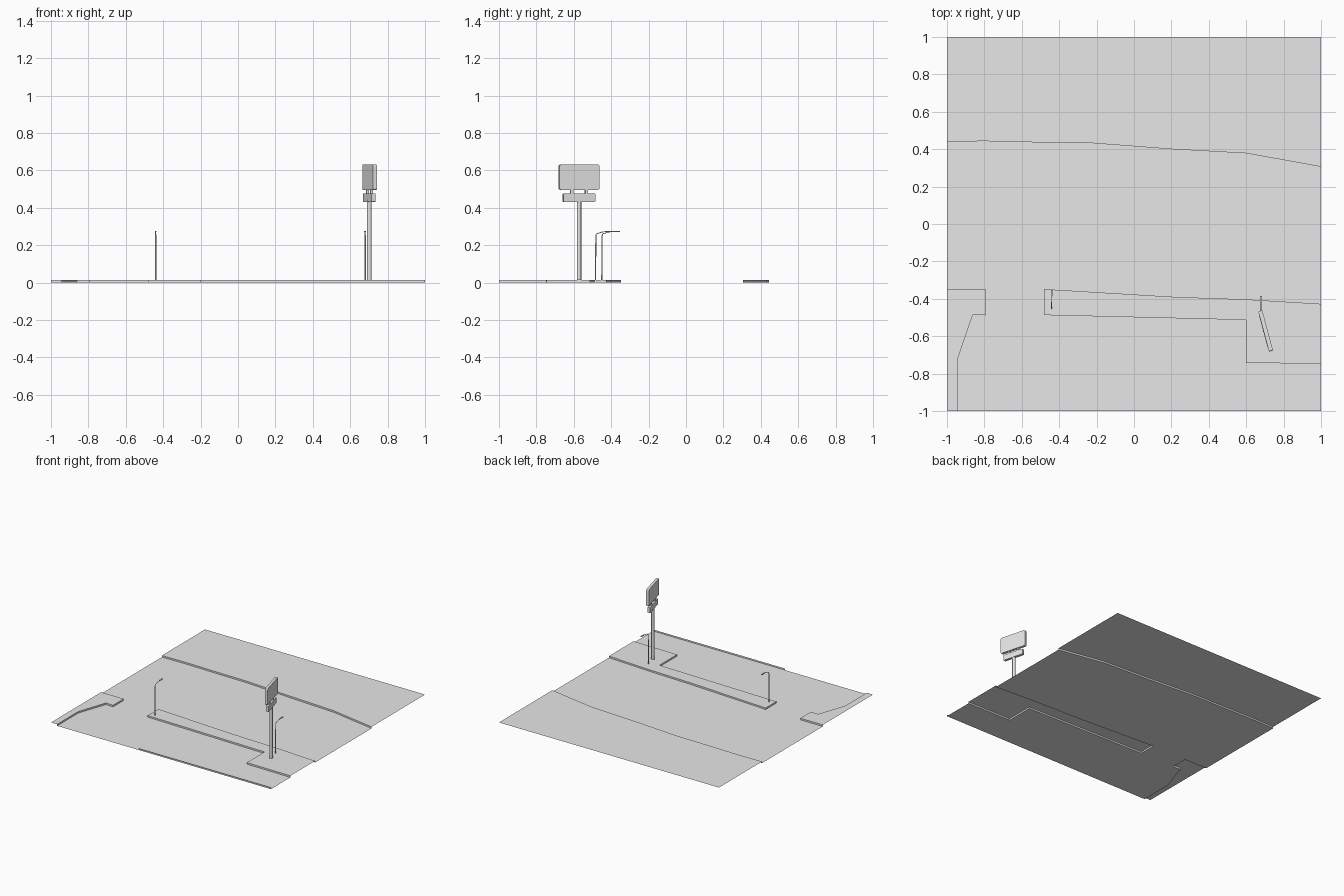
import bpy
import bmesh
import math
from mathutils import Matrix, Vector

cube = bpy.data.objects.get("Cube")
if cube:
    bpy.data.objects.remove(cube, do_unlink=True)

KERB = 0.013  # pavement height above the road

grey = bpy.data.materials.new("plain_grey")
grey.use_nodes = True
colour = (0.8, 0.8, 0.8, 1)
grey.diffuse_color = colour
grey.node_tree.nodes["Principled BSDF"].inputs["Base Color"].default_value = colour


def add_object(name, bm):
    mesh = bpy.data.meshes.new(name)
    bm.to_mesh(mesh)
    bm.free()
    mesh.materials.append(grey)
    obj = bpy.data.objects.new(name, mesh)
    bpy.context.collection.objects.link(obj)
    return obj


def sheet(name, outline, z):
    bm = bmesh.new()
    face = bm.faces.new([bm.verts.new((x, y, z)) for x, y in outline])
    face.normal_update()
    if face.normal.z < 0:
        face.normal_flip()
    bmesh.ops.triangulate(bm, faces=[face])
    return add_object(name, bm)


def kerb_wall(name, path):
    bm = bmesh.new()
    low = [bm.verts.new((x, y, 0)) for x, y in path]
    high = [bm.verts.new((x, y, KERB)) for x, y in path]
    for i in range(len(path) - 1):
        bm.faces.new((low[i], low[i + 1], high[i + 1], high[i]))
    return add_object(name, bm)


def box(name, size, centre, turn=0, corner=0):
    bm = bmesh.new()
    bmesh.ops.create_cube(bm, size=1)
    bmesh.ops.scale(bm, vec=size, verts=bm.verts)
    if corner:
        # Round only the corners of the panel outline
        edges = [e for e in bm.edges
                 if abs(e.verts[0].co.x - e.verts[1].co.x) > size[0] / 2]
        bmesh.ops.bevel(bm, geom=edges, offset=corner, segments=3,
                        profile=0.5, affect='EDGES')
    bm.transform(Matrix.Translation(centre) @ Matrix.Rotation(turn, 4, 'Z'))
    return add_object(name, bm)


# Kerb lines, each followed with the road on its right hand
back_line = [(-1, 0.44), (-0.8, 0.443), (-0.5, 0.436), (-0.22, 0.432),
             (0.2, 0.4), (0.6, 0.378), (1, 0.306)]
island_line = [(1, -0.427), (0.6, -0.403), (0.22, -0.39), (-0.48, -0.348),
               (-0.48, -0.487), (0.6, -0.513), (0.6, -0.742),
               (0.82, -0.745), (1, -0.748)]
corner_line = [(-0.944, -1), (-0.944, -0.725), (-0.861, -0.483),
               (-0.795, -0.488), (-0.795, -0.348), (-1, -0.348)]

# Road and pavements
sheet("road", back_line + island_line + [(1, -1)] + corner_line, 0)
sheet("back_pavement", back_line + [(1, 1), (-1, 1)], KERB)
sheet("right_pavement", island_line, KERB)
sheet("corner_pavement", corner_line + [(-1, -1)], KERB)

# Kerb faces
kerb_wall("back_kerb", back_line)
kerb_wall("island_kerb", island_line)
kerb_wall("corner_kerb", corner_line)
kerb_wall("front_kerb", [(1, -1), (-0.2, -1)])

# Roadside sign: pole, small panel, brackets, large panel
turn = math.radians(15)
base = Vector((0.702, -0.572, 0))
along = Matrix.Rotation(turn, 3, 'Z') @ Vector((0, 1, 0))

bm = bmesh.new()
bmesh.ops.create_cone(bm, cap_ends=True, segments=16, radius1=0.012,
                      radius2=0.012, depth=0.43)
bm.transform(Matrix.Translation(base + Vector((0, 0, KERB + 0.215))))
pole = add_object("sign_pole", bm)
pole.select_set(True)
bpy.context.view_layer.objects.active = pole
bpy.ops.object.shade_smooth_by_angle()

box("lower_sign_panel", (0.022, 0.175, 0.045),
    base + Vector((0, 0, 0.453)), turn, 0.004)
box("upper_sign_panel", (0.022, 0.222, 0.134),
    base + Vector((0.002, 0, 0.563)), turn, 0.008)
for side, label in ((-1, "front"), (1, "back")):
    box(label + "_sign_bracket", (0.012, 0.016, 0.03),
        base + along * side * 0.041 + Vector((0, 0, 0.485)), turn)


# Street lamps: bent tapering post with a small flat head
def street_lamp(name, x, y):
    curve = bpy.data.curves.new(name, 'CURVE')
    curve.dimensions = '3D'
    curve.bevel_depth = 0.004
    curve.bevel_resolution = 1
    curve.use_fill_caps = True
    points = [(0, KERB, 1), (0.002, 0.25, 0.8), (0.005, 0.26, 0.7),
              (0.035, 0.27, 0.6), (0.065, 0.274, 0.6)]
    spline = curve.splines.new('POLY')
    spline.points.add(len(points) - 1)
    for p, (reach, z, radius) in zip(spline.points, points):
        p.co = (x, y + reach, z, 1)
        p.radius = radius
    curve.materials.append(grey)
    post = bpy.data.objects.new(name + "_post", curve)
    bpy.context.collection.objects.link(post)
    bpy.ops.object.select_all(action='DESELECT')
    post.select_set(True)
    bpy.context.view_layer.objects.active = post
    bpy.ops.object.convert(target='MESH')
    box(name + "_head", (0.01, 0.036, 0.005), (x, y + 0.08, 0.274))


street_lamp("right_street_lamp", -0.44, -0.45)
street_lamp("left_street_lamp", 0.68, -0.484)
